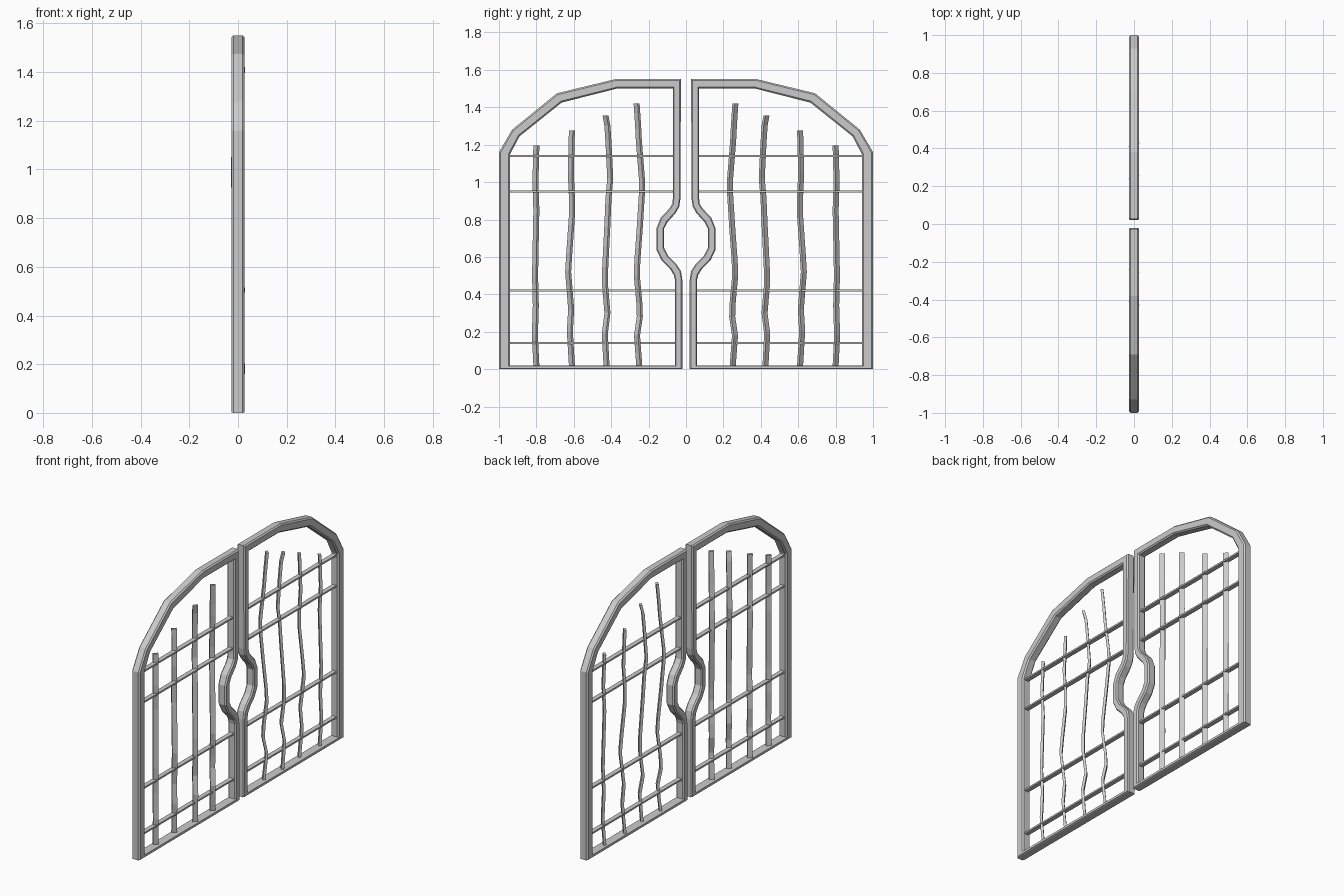
import bpy
import bmesh

# Each station pairs an outer and an inner outline point: (outer y, outer z, inner y, inner z)
FRAME = [
    (0.02, 0.00, 0.06, 0.02), (0.02, 0.48, 0.06, 0.48), (0.027, 0.525, 0.066, 0.505),
    (0.05, 0.56, 0.085, 0.535), (0.095, 0.605, 0.13, 0.58), (0.118, 0.65, 0.157, 0.635),
    (0.118, 0.75, 0.157, 0.755), (0.10, 0.785, 0.135, 0.81), (0.055, 0.835, 0.088, 0.86),
    (0.036, 0.87, 0.073, 0.885), (0.03, 0.91, 0.07, 0.915), (0.027, 1.55, 0.07, 1.50),
    (0.38, 1.55, 0.37, 1.50), (0.69, 1.475, 0.665, 1.425), (0.93, 1.28, 0.89, 1.245),
    (1.00, 1.16, 0.94, 1.15), (1.00, 0.00, 0.94, 0.02),
]
# Chamfered bar section: (fraction from outer to inner, x)
SECTION = [(0, -0.019), (0.15, -0.027), (0.85, -0.027), (1, -0.019),
           (1, 0.019), (0.85, 0.027), (0.15, 0.027), (0, 0.019)]

# Wavy bars: centre line points (y, z)
BARS = [
    [(0.25, 0.02), (0.262, 0.18), (0.247, 0.28), (0.25, 0.36), (0.263, 0.50), (0.26, 0.58),
     (0.247, 0.76), (0.235, 0.95), (0.236, 1.02), (0.252, 1.22), (0.256, 1.30), (0.264, 1.42)],
    [(0.425, 0.02), (0.434, 0.19), (0.42, 0.30), (0.432, 0.44), (0.432, 0.54), (0.42, 0.78),
     (0.414, 0.92), (0.405, 1.02), (0.414, 1.20), (0.42, 1.30), (0.43, 1.355)],
    [(0.61, 0.02), (0.621, 0.20), (0.614, 0.32), (0.63, 0.52), (0.624, 0.62), (0.61, 0.82),
     (0.61, 0.92), (0.616, 1.05), (0.61, 1.275)],
    [(0.80, 0.02), (0.808, 0.18), (0.803, 0.34), (0.807, 0.50), (0.80, 0.85),
     (0.805, 1.00), (0.80, 1.195)],
]


def loft(name, rings, closed):
    """Skin rings of points into a solid and mirror it to the other leaf."""
    bm = bmesh.new()
    vs = [[bm.verts.new(p) for p in ring] for ring in rings]
    n = len(vs[0])
    for i in range(len(vs) if closed else len(vs) - 1):
        a, b = vs[i], vs[(i + 1) % len(vs)]
        for j in range(n):
            k = (j + 1) % n
            bm.faces.new((a[j], a[k], b[k], b[j]))
    if not closed:
        bm.faces.new(vs[0])
        bm.faces.new(vs[-1])
    bmesh.ops.recalc_face_normals(bm, faces=bm.faces)
    mesh = bpy.data.meshes.new(name)
    bm.to_mesh(mesh)
    bm.free()
    ob = bpy.data.objects.new(name, mesh)
    bpy.context.collection.objects.link(ob)
    mod = ob.modifiers.new("other_leaf", 'MIRROR')
    mod.use_axis = (False, True, False)
    mod.use_mirror_merge = False
    return ob


# Gate frame with lock bulge and arched top
loft("gate_frame", [[(x, oy + (iy - oy) * t, oz + (iz - oz) * t) for t, x in SECTION]
                    for oy, oz, iy, iz in FRAME], True)

# Wavy upright bars: flat strips turned 45 degrees, waving across their thin side
W, T = 0.0106, 0.0055  # half width and half thickness, projected on the axes
for i, path in enumerate(BARS):
    mid = (min(p[0] for p in path) + max(p[0] for p in path)) / 2
    rings = []
    for y, z in path:
        x = (y - mid) * 0.9
        rings.append([(x + W * a + T * b, y - W * a + T * b, z)
                      for a, b in ((-1, -1), (1, -1), (1, 1), (-1, 1))])
    loft(f"upright_bar_{i + 1}", rings, False)

# Flat horizontal rails
for i, z in enumerate((0.14, 0.42, 0.95, 1.14)):
    rings = [[(x, y, z + h) for x, h in ((-0.014, -0.005), (0.014, -0.005),
                                         (0.014, 0.005), (-0.014, 0.005))]
             for y in (0.055, 0.945)]
    loft(f"cross_rail_{i + 1}", rings, False)
